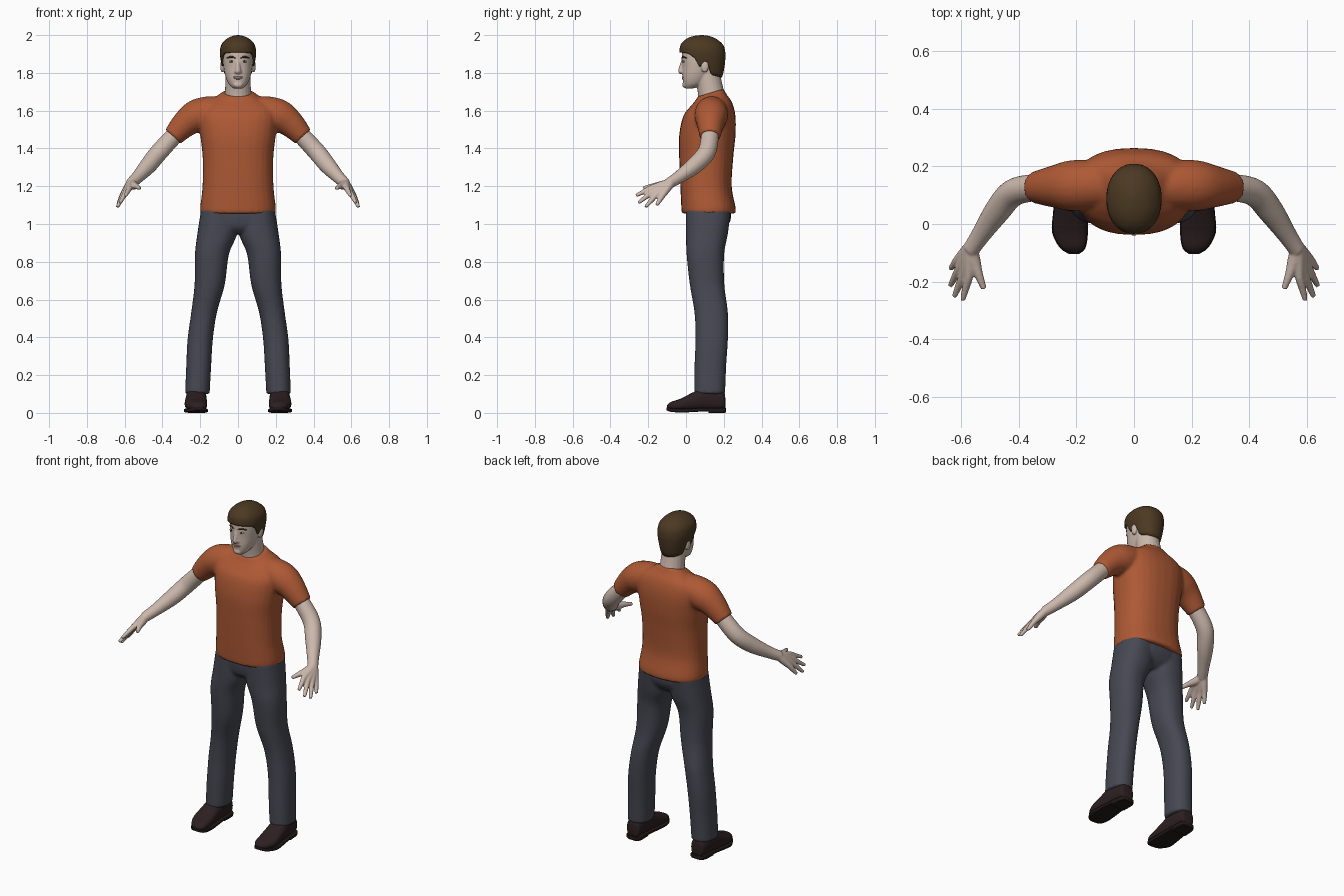
import bpy, bmesh, math
from mathutils import Vector, Matrix

cube = bpy.data.objects.get("Cube")
if cube:
    bpy.data.objects.remove(cube, do_unlink=True)


def material(name, rgb, rough=0.8):
    m = bpy.data.materials.new(name)
    m.use_nodes = True
    m.diffuse_color = (*rgb, 1)
    bsdf = m.node_tree.nodes["Principled BSDF"]
    bsdf.inputs["Base Color"].default_value = (*rgb, 1)
    bsdf.inputs["Roughness"].default_value = rough
    return m


SKIN = material("skin", (.6, .48, .41))
SHIRT = material("rust_cotton", (.42, .1, .035))
TROUSER = material("slate_cloth", (.062, .065, .085))
HAIR = material("brown_hair", (.07, .04, .016))
LEATHER = material("dark_leather", (.026, .014, .015))
SOLE = material("sole_rubber", (.016, .01, .01))
WHITE = material("eye_white", (.6, .58, .55))
DARK = material("iris_dark", (.02, .015, .012))
LIP = material("lip", (.42, .27, .23))


# ---------- shape helpers ----------
def spline(keys, n=6):
    """Catmull-Rom interpolation of equal-length tuples."""
    k = [keys[0], *keys, keys[-1]]
    out = []
    for a, b, c, d in zip(k, k[1:], k[2:], k[3:]):
        for s in range(n):
            t = s / n
            out.append(tuple(
                q + t * (r - p) / 2 + t * t * (p - 2.5 * q + 2 * r - w / 2)
                + t ** 3 * (w - p + 3 * (q - r)) / 2
                for p, q, r, w in zip(a, b, c, d)))
    return out + [tuple(keys[-1])]


def oval(angle, power):
    """Point on a unit superellipse."""
    return [math.copysign(abs(f) ** (2 / power), f)
            for f in (math.cos(angle), math.sin(angle))]


def loft(bm, rings, power=2, sides=28):
    """Skin closed rings, each a centre with two half-axes, and cap both ends."""
    loops = []
    for c, u, v in rings:
        pts = [oval(math.tau * i / sides, power) for i in range(sides)]
        loops.append([bm.verts.new(c + u * a + v * b) for a, b in pts])
    for lo, hi in zip(loops, loops[1:]):
        for i in range(sides):
            j = (i + 1) % sides
            bm.faces.new((lo[i], lo[j], hi[j], hi[i]))
    bm.faces.new(loops[0])
    bm.faces.new(loops[-1])


def column(bm, keys, power=2.3):
    """Upright form from keys: z, centre x, half width, front y, back y, tilt."""
    loft(bm, [(Vector((cx, (f + b) / 2, z)), Vector((w, 0, 0)),
               Vector((0, (b - f) / 2, tilt * (b - f) / 2)))
              for z, cx, w, f, b, tilt in spline([(*k, 0)[:6] for k in keys])], power)


def lengthwise(bm, keys, power):
    """Form along y from keys: y, centre x, half width, bottom z, top z."""
    loft(bm, [(Vector((cx, y, (lo + hi) / 2)), Vector((w, 0, 0)),
               Vector((0, 0, (hi - lo) / 2)))
              for y, cx, w, lo, hi in spline(keys)], power)


def tube(bm, keys, sides=20):
    """Round limb from keys: x, y, z, radius."""
    pts = spline(keys)
    ref = Vector((1, .2, .6))
    rings = []
    for i, p in enumerate(pts):
        ahead = Vector(pts[min(i + 1, len(pts) - 1)][:3])
        d = (ahead - Vector(pts[max(i - 1, 0)][:3])).normalized()
        u = d.cross(ref).normalized()
        rings.append((Vector(p[:3]), u * p[3], d.cross(u) * p[3]))
    loft(bm, rings, 2, sides)


def ball(bm, centre, radii):
    bmesh.ops.create_uvsphere(
        bm, u_segments=20, v_segments=12, radius=1,
        matrix=Matrix.Translation(centre) @ Matrix.Diagonal((*radii, 1)))


def finish(name, bm, mat, mirror=False, voxel=0, soften=4):
    """Turn the bmesh into an object; voxel fuses overlapping forms into one skin."""
    bmesh.ops.recalc_face_normals(bm, faces=bm.faces[:])
    mesh = bpy.data.meshes.new(name)
    bm.to_mesh(mesh)
    bm.free()
    mesh.materials.append(mat)
    ob = bpy.data.objects.new(name, mesh)
    bpy.context.scene.collection.objects.link(ob)
    bpy.ops.object.select_all(action="DESELECT")
    bpy.context.view_layer.objects.active = ob
    ob.select_set(True)
    bpy.ops.object.shade_smooth_by_angle(angle=math.radians(50))
    if mirror:
        ob.modifiers.new("both_sides", "MIRROR").use_mirror_merge = False
    if voxel:
        fuse = ob.modifiers.new("fuse", "REMESH")
        fuse.mode = "VOXEL"
        fuse.voxel_size = voxel
        fuse.use_smooth_shade = True
        relax = ob.modifiers.new("soften", "SMOOTH")
        relax.factor = .5
        relax.iterations = soften
    return ob


# ---------- shirt: torso and sleeves ----------
bm = bmesh.new()
column(bm, [(1.055, 0, .198, -.022, .262), (1.09, 0, .2, -.025, .262),
            (1.2, 0, .188, -.03, .242), (1.35, 0, .187, -.036, .25),
            (1.47, 0, .2, -.036, .262), (1.57, 0, .21, -.015, .262),
            (1.63, 0, .19, .02, .245, .1), (1.67, 0, .12, .05, .215, .2),
            (1.695, 0, .082, .06, .2, .3)], 2.4)
tube(bm, [(.08, .135, 1.6, .075), (.15, .135, 1.59, .087), (.22, .133, 1.57, .088),
          (.28, .13, 1.53, .073), (.345, .127, 1.462, .055)])
finish("shirt", bm, SHIRT, True, .009)

# ---------- trousers: legs and hips ----------
bm = bmesh.new()
column(bm, [(.1, .215, .065, .043, .207), (.25, .208, .066, .045, .213),
            (.39, .2, .067, .05, .222), (.53, .18, .068, .045, .222),
            (.68, .15, .08, .02, .203), (.84, .138, .09, .003, .202),
            (.95, .11, .105, 0, .222), (1.08, .1, .095, 0, .238)])
column(bm, [(.95, 0, .09, .04, .18), (.98, 0, .16, .01, .215),
            (1.03, 0, .198, 0, .238), (1.1, 0, .185, 0, .235)])
finish("trousers", bm, TROUSER, True, .009)

# ---------- arms with hands ----------
bm = bmesh.new()
tube(bm, [(.27, .13, 1.535, .045), (.34, .127, 1.465, .047), (.42, .108, 1.378, .048),
          (.475, .045, 1.31, .045), (.53, -.035, 1.25, .034), (.567, -.09, 1.215, .029)])
# each finger starts at the wrist so that the four together form the palm
fingers = [((.575, -.185, 1.19), (.595, -.265, 1.15)),
           ((.592, -.175, 1.172), (.624, -.252, 1.112)),
           ((.606, -.155, 1.157), (.638, -.214, 1.09)),
           ((.612, -.125, 1.15), (.637, -.155, 1.1))]
wrist = Vector((.567, -.08, 1.218))
for knuckle, tip in fingers:
    k, t = Vector(knuckle), Vector(tip)
    tube(bm, [(*wrist, .024), (*wrist.lerp(k, .5), .021), (*k, .016),
              (*k.lerp(t, .5), .013), (*t, .009)], 14)
tube(bm, [(*wrist, .024), (.555, -.13, 1.205, .023), (.54, -.175, 1.2, .016),
          (.521, -.225, 1.19, .01)], 14)
finish("arms", bm, SKIN, True, .005, 3)

# ---------- head, neck, nose and ears ----------
bm = bmesh.new()
column(bm, [(1.718, 0, .025, -.004, .04), (1.74, 0, .048, -.014, .09),
            (1.78, 0, .066, -.019, .13), (1.83, 0, .077, -.02, .17),
            (1.88, 0, .081, -.023, .187), (1.93, 0, .079, -.016, .187),
            (1.97, 0, .055, .02, .16), (1.985, 0, .02, .06, .12)], 2.2)
tube(bm, [(0, .145, 1.62, .08), (0, .133, 1.69, .07), (0, .12, 1.76, .067),
          (0, .11, 1.83, .065)])
tube(bm, [(0, -.012, 1.875, .009), (0, -.022, 1.845, .01), (0, -.028, 1.81, .014),
          (0, -.022, 1.8, .01)], 14)
for side in (-1, 1):
    ball(bm, (side * .012, -.02, 1.806), (.009, .011, .008))
    ball(bm, (side * .083, .1, 1.835), (.011, .021, .034))
ball(bm, (0, -.008, 1.737), (.024, .012, .016))
finish("head", bm, SKIN, False, .005, 3)

# ---------- face details ----------
bm = bmesh.new()
ball(bm, (.035, -.011, 1.86), (.014, .007, .006))
finish("eyes", bm, WHITE, True)
bm = bmesh.new()
ball(bm, (.034, -.016, 1.86), (.006, .004, .006))
finish("irises", bm, DARK, True)
bm = bmesh.new()
tube(bm, [(.014, -.02, 1.878, .003), (.035, -.015, 1.885, .005),
          (.058, .004, 1.878, .003)], 10)
finish("eyebrows", bm, HAIR, True)
bm = bmesh.new()
ball(bm, (0, -.014, 1.778), (.026, .007, .004))
ball(bm, (0, -.014, 1.77), (.021, .007, .005))
finish("lips", bm, LIP)

# ---------- hair: a shell whose lower rim follows the hairline ----------
shape = spline([(1.76, .066, .01, .185), (1.81, .08, -.015, .2), (1.87, .092, -.028, .208),
                (1.91, .096, -.034, .208), (1.95, .088, -.028, .196),
                (1.98, .06, .002, .16), (1.995, .03, .04, .125), (2, .004, .08, .088)])
hairline = [(-1, 1.908), (-.6, 1.903), (-.3, 1.875), (-.2, 1.835), (-.03, 1.835),
            (.03, 1.862), (.2, 1.855), (.36, 1.79), (1, 1.775)]


def lookup(table, x):
    """Linear interpolation in a table sorted by its first column."""
    for a, b in zip(table, table[1:]):
        if x <= b[0]:
            t = max(0, (x - a[0]) / (b[0] - a[0]))
            return [p + t * (q - p) for p, q in zip(a, b)]
    return table[-1]


bm = bmesh.new()
around, up = 72, 18
rows = []
for r in range(up + 1):
    row = []
    for i in range(around):
        a = math.tau * i / around
        rim = lookup(hairline, math.sin(a))[1]
        z = rim + (2 - rim) * math.sin(r / up * math.pi / 2)
        _, w, front, back = lookup(shape, z)
        cx, cy = oval(a, 2.15)
        row.append(bm.verts.new((w * cx, (front + back) / 2 + cy * (back - front) / 2, z)))
    rows.append(row)
for lo, hi in zip(rows, rows[1:]):
    for i in range(around):
        j = (i + 1) % around
        bm.faces.new((lo[i], lo[j], hi[j], hi[i]))
bm.faces.new(rows[-1])
shell = finish("hair", bm, HAIR).modifiers.new("thickness", "SOLIDIFY")
shell.thickness = .014
shell.offset = -1

# ---------- shoes ----------
bm = bmesh.new()
lengthwise(bm, [(.208, .215, .025, .025, .08), (.195, .217, .043, .015, .115),
                (.11, .22, .052, .012, .14), (.04, .222, .057, .012, .11),
                (-.03, .222, .059, .012, .075), (-.08, .213, .043, .014, .058),
                (-.1, .208, .016, .02, .04)], 2.5)
finish("shoes", bm, LEATHER, True)
bm = bmesh.new()
lengthwise(bm, [(.213, .215, .028, .004, .026), (.195, .217, .046, .004, .026),
                (.11, .22, .053, .008, .026), (.03, .222, .06, .004, .024),
                (-.03, .222, .062, .002, .022), (-.082, .213, .045, .006, .026),
                (-.104, .208, .018, .014, .03)], 7)
lengthwise(bm, [(.21, .215, .03, 0, .02), (.19, .217, .047, 0, .02),
                (.12, .22, .05, 0, .02)], 7)
finish("soles", bm, SOLE, True)
